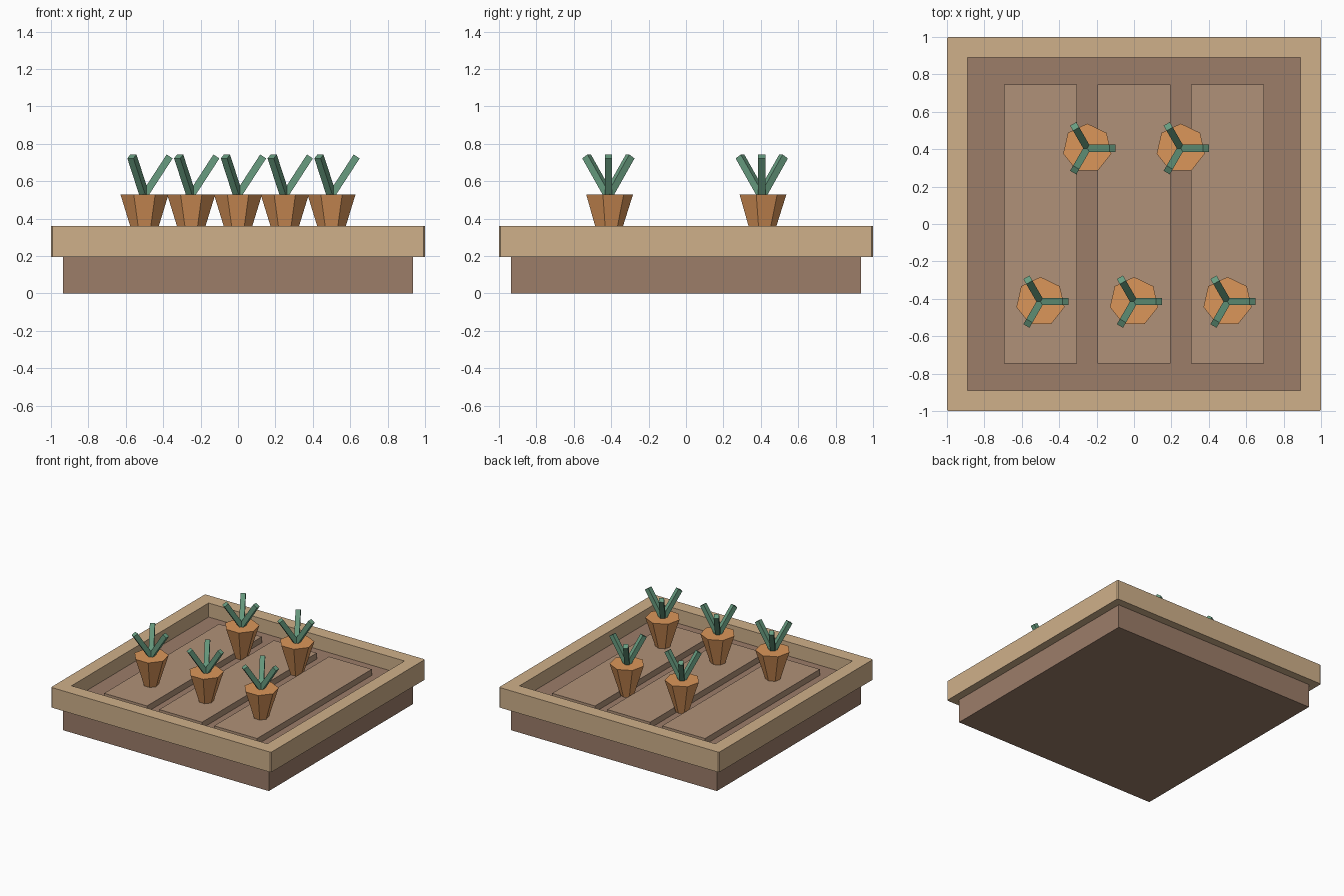
import bpy, bmesh
from math import radians, cos, sin, pi
from mathutils import Matrix, Vector

if "Cube" in bpy.data.objects:
    bpy.data.objects.remove(bpy.data.objects["Cube"])


def material(name, hex_color):
    rgb = [int(hex_color[i:i + 2], 16) / 255 for i in (0, 2, 4)]
    m = bpy.data.materials.new(name)
    m.diffuse_color = [((c + 0.055) / 1.055) ** 2.4 if c > 0.04 else c / 12.92 for c in rgb] + [1]
    m.use_nodes = True
    m.node_tree.nodes["Principled BSDF"].inputs["Base Color"].default_value = m.diffuse_color
    return m


WOOD = material("wood", "CFB08A")
SOIL = material("soil", "9C7D69")
MOUND = material("mound", "B09178")
ORANGE = material("carrot_orange", "DB965A")
GREEN = material("leaf_green", "689C80")


def finish(bm, name, mat):
    bmesh.ops.recalc_face_normals(bm, faces=bm.faces)
    me = bpy.data.meshes.new(name)
    bm.to_mesh(me)
    bm.free()
    me.materials.append(mat)
    ob = bpy.data.objects.new(name, me)
    bpy.context.collection.objects.link(ob)
    return ob


def box(name, x, y, z, mat):
    size = Vector((x[1] - x[0], y[1] - y[0], z[1] - z[0]))
    mid = Vector((sum(x) / 2, sum(y) / 2, sum(z) / 2))
    bm = bmesh.new()
    bmesh.ops.create_cube(bm, size=1, matrix=Matrix.Translation(mid) @ Matrix.Diagonal(size).to_4x4())
    return finish(bm, name, mat)


# Wooden rim: a square ring with slightly chamfered outer corners
def rim(outer, inner, z0, z1, chamfer):
    bm = bmesh.new()
    corners = [(1, 1), (-1, 1), (-1, -1), (1, -1)]
    loops = [[bm.verts.new((sx * r, sy * r, z)) for sx, sy in corners]
             for r, z in ((outer, z0), (outer, z1), (inner, z1), (inner, z0))]
    for k in range(4):
        a, b = loops[k], loops[(k + 1) % 4]
        for i in range(4):
            j = (i + 1) % 4
            bm.faces.new((a[i], a[j], b[j], b[i]))
    edges = [bm.edges.get((loops[0][i], loops[1][i])) for i in range(4)]
    bmesh.ops.bevel(bm, geom=edges, offset=chamfer, segments=1, affect='EDGES')
    return finish(bm, "wooden_rim", WOOD)


rim(1.0, 0.89, 0.195, 0.36, 0.008)

# Soil bed and planting rows
box("soil_bed", (-0.935, 0.935), (-0.935, 0.935), (0, 0.245), SOIL)
for i, x in enumerate((-0.5, 0, 0.5)):
    box(f"planting_row_{i + 1}", (x - 0.195, x + 0.195), (-0.745, 0.745), (0.24, 0.295), MOUND)


# Carrot root: seven-sided taper, wide end up, one corner pointing back
def carrot_root(name, x, y):
    bm = bmesh.new()
    place = Matrix.Translation((x, y, 0.4)) @ Matrix.Rotation(
        pi / 2 - pi / 2, 4, 'Z')
    bmesh.ops.create_cone(bm, cap_ends=True, segments=7, radius1=0.05, radius2=0.132,
                          depth=0.26, matrix=place)
    # turn so that the first corner faces +y
    v = max(bm.verts, key=lambda p: p.co.z).co - Vector((x, y, 0))
    turn = pi / 2 - Vector((1, 0)).angle_signed(Vector((v.x, v.y))) * -1
    bmesh.ops.rotate(bm, verts=bm.verts, cent=(x, y, 0), matrix=Matrix.Rotation(turn, 3, 'Z'))
    finish(bm, name, ORANGE)


# Leaves: three square stalks leaning outward
def leaves(name, x, y):
    bm = bmesh.new()
    length, start = 0.267, -0.02
    for k in range(3):
        m = (Matrix.Translation((x, y, 0.525)) @ Matrix.Rotation(radians(120 * k), 4, 'Z')
             @ Matrix.Rotation(radians(33), 4, 'Y')
             @ Matrix.Translation((0, 0, start + length / 2))
             @ Matrix.Diagonal((0.038, 0.038, length, 1)))
        bmesh.ops.create_cube(bm, size=1, matrix=m)
    finish(bm, name, GREEN)


spots = [(-0.5, -0.415), (0, -0.415), (0.5, -0.415), (-0.25, 0.405), (0.25, 0.405)]
for i, (x, y) in enumerate(spots):
    carrot_root(f"carrot_root_{i + 1}", x, y)
    leaves(f"carrot_leaves_{i + 1}", x, y)
